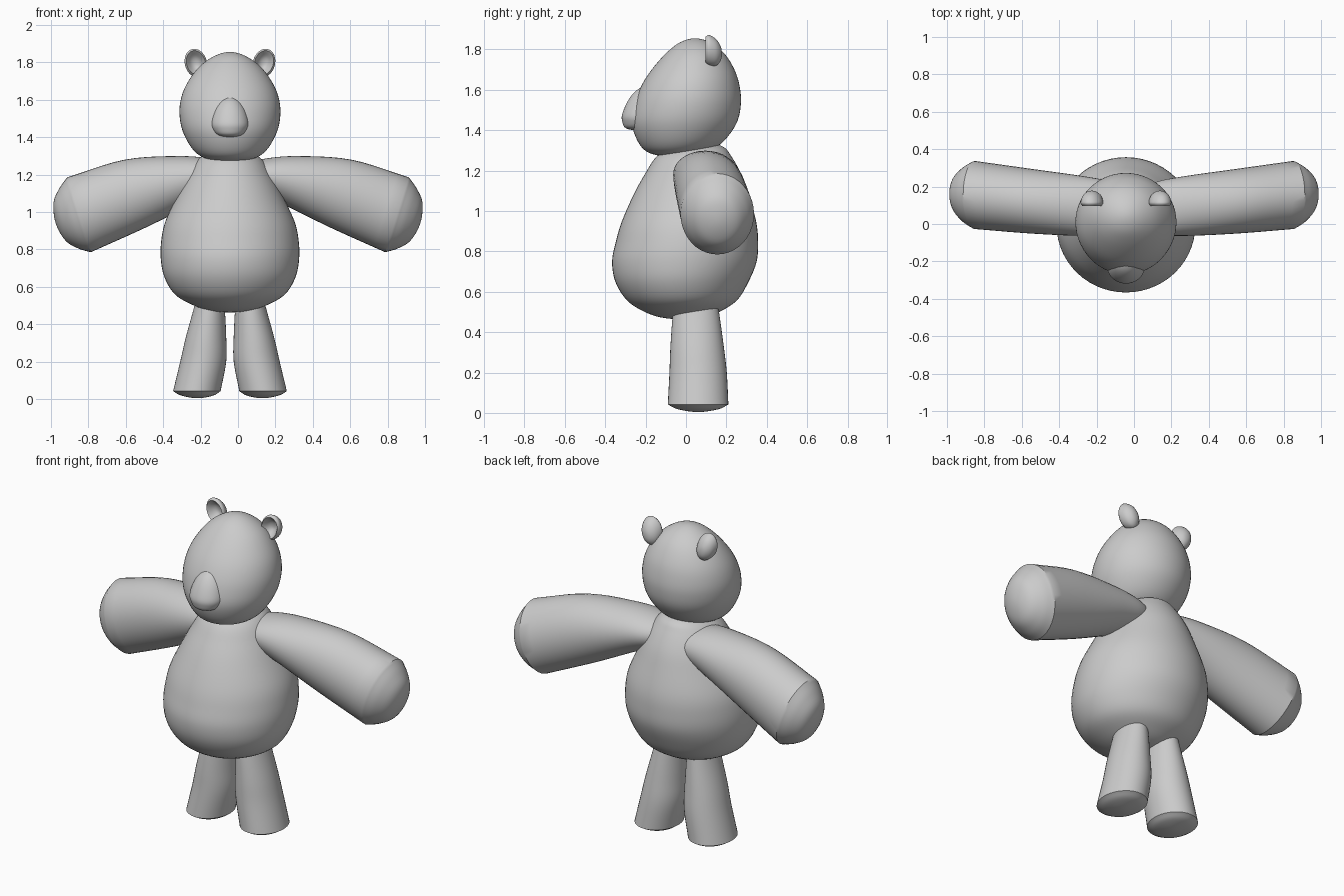
import bpy, bmesh, math
from mathutils import Vector

MID = -0.043  # centre line of torso, head and legs


def smooth_rows(rows, steps=5):
    """Spline through section rows (x, y, z, ru, rv); zero radii give round poles."""
    rows = [Vector(r) for r in rows]

    def phantom(a, b):
        if a[3] == 0:
            return Vector((b[0], b[1], b[2], -b[3], -b[4]))
        return a * 2 - b
    p = [phantom(rows[0], rows[1])] + rows + [phantom(rows[-1], rows[-2])]
    out = []
    for i in range(1, len(p) - 2):
        a, b, c, d = p[i - 1:i + 3]
        for s in range(steps):
            t = s / steps
            out.append(0.5 * (2 * b + (c - a) * t + (2 * a - 5 * b + 4 * c - d) * t * t
                              + (3 * b - a - 3 * c + d) * t ** 3))
    out.append(rows[-1])
    return out


def loft(name, parts, u=(1, 0, 0), v=(0, 1, 0), sx=1, ox=0.0, n=40):
    """Skin elliptical sections; each part is smoothed alone so joints stay crisp."""
    rows = []
    for part in parts:
        r = smooth_rows(part)
        rows += r[1:] if rows else r
    u, v = Vector(u).normalized(), Vector(v).normalized()
    bm = bmesh.new()
    rings = []
    for r in rows:
        ring = []
        for k in range(n):
            a = 2 * math.pi * k / n
            p = Vector(r[:3]) + u * r[3] * math.cos(a) + v * r[4] * math.sin(a)
            ring.append(bm.verts.new((p.x * sx + ox, p.y, p.z)))
        rings.append(ring)
    for a, b in zip(rings, rings[1:]):
        for k in range(n):
            m = (k + 1) % n
            bm.faces.new((a[k], a[m], b[m], b[k]))
    bmesh.ops.remove_doubles(bm, verts=bm.verts, dist=1e-5)
    bmesh.ops.recalc_face_normals(bm, faces=bm.faces)
    me = bpy.data.meshes.new(name)
    bm.to_mesh(me)
    bm.free()
    ob = bpy.data.objects.new(name, me)
    bpy.context.collection.objects.link(ob)
    bpy.ops.object.select_all(action='DESELECT')
    ob.select_set(True)
    bpy.context.view_layer.objects.active = ob
    bpy.ops.object.shade_smooth_by_angle(angle=math.radians(35))
    return ob


def upright(table):
    """Rows of (z, y centre, x radius, y radius)."""
    return [(0, y, z, rx, ry) for z, y, rx, ry in table]


# Pear-shaped torso
loft("body", [upright([
    (.463, -.01, 0, 0), (.473, -.015, .11, .11), (.505, -.02, .205, .195),
    (.56, -.02, .295, .275), (.65, -.02, .35, .33), (.75, -.008, .37, .358),
    (.85, .005, .367, .352), (.95, .015, .345, .332), (1.08, .025, .285, .285),
    (1.18, .035, .235, .24), (1.27, .04, .18, .185), (1.32, .06, .11, .12),
    (1.345, .07, 0, 0)])], ox=MID, n=56)

# Head leaning back toward the crown
loft("head", [upright([
    (1.268, -.055, 0, 0), (1.283, -.05, .12, .12), (1.33, -.03, .195, .2),
    (1.43, -.01, .252, .258), (1.53, .008, .27, .264), (1.62, .022, .258, .243),
    (1.7, .035, .222, .205), (1.78, .045, .16, .145), (1.835, .045, .08, .075),
    (1.855, .045, 0, 0)])], ox=MID, n=56)

# Muzzle
loft("nose", [upright([
    (1.4, -.245, 0, 0), (1.41, -.245, .06, .053), (1.44, -.235, .09, .08),
    (1.48, -.225, .1, .091), (1.55, -.205, .082, .08), (1.6, -.19, .048, .052),
    (1.625, -.18, 0, 0)])], ox=MID)

# Ear: egg back with a scooped front, revolved along y
ear_dish = [(.182, .14, 1.79, 0, 0), (.182, .13, 1.795, .025, .033),
            (.182, .097, 1.798, .05, .066)]
ear_back = [(.182, .097, 1.798, .05, .066), (.182, .115, 1.796, .059, .077),
            (.182, .15, 1.785, .048, .066), (.182, .172, 1.78, .025, .035),
            (.182, .178, 1.778, 0, 0)]

# Leg with a crisp edge around a bulging sole
leg_side = [(.1, .05, .62, .06, .095), (.11, .05, .49, .082, .115),
            (.128, .055, .33, .108, .132), (.143, .06, .2, .123, .142),
            (.177, .06, .042, .127, .15)]
leg_sole = [(.177, .06, .042, .127, .15), (.175, .06, .018, .085, .1),
            (.173, .06, .004, 0, 0)]

# Arm with a crisp edge around a domed end
arm_side = [(.0, .08, 1.2, 0, 0), (.03, .08, 1.2, .06, .09), (.12, .085, 1.195, .095, .14),
            (.28, .097, 1.17, .135, .16), (.55, .122, 1.098, .19, .173),
            (.85, .155, .985, .21, .182)]
arm_end = [(.85, .155, .985, .21, .182), (.905, .157, .965, .168, .148),
           (.955, .16, .948, .105, .09), (.975, .16, .94, 0, 0)]

for side, s in (("right", 1), ("left", -1)):
    loft(side + "_ear", [ear_dish, ear_back], (1, 0, -.3), (.3, 0, 1), s, MID, 32)
    loft(side + "_leg", [leg_side, leg_sole], sx=s, ox=MID)
    loft(side + "_arm", [arm_side, arm_end], (.3, 0, .95), (0, 1, 0), s)
